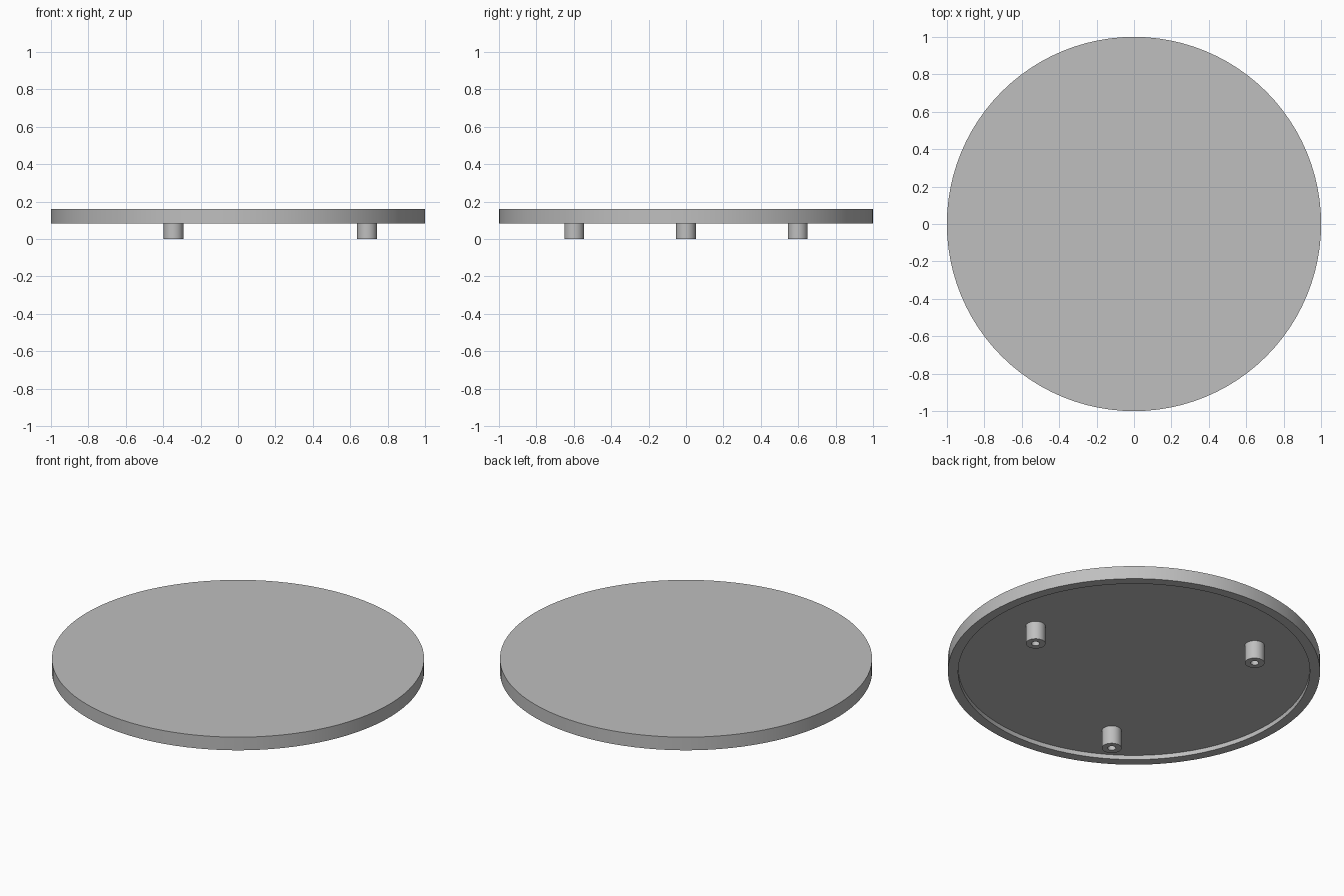
import bpy
import bmesh
import math

cube = bpy.data.objects.get("Cube")
if cube:
    bpy.data.objects.remove(cube, do_unlink=True)

grey = bpy.data.materials.new("plain_grey")
grey.use_nodes = True
GREY = (0.52, 0.52, 0.52, 1.0)
grey.diffuse_color = GREY
grey.node_tree.nodes["Principled BSDF"].inputs["Base Color"].default_value = GREY


def lathe(name, profile, sides, location=(0, 0, 0)):
    """Revolve a radius/height profile around z, with smooth sides and flat ends."""
    bm = bmesh.new()
    verts = [bm.verts.new((r, 0, z)) for r, z in profile]
    edges = [bm.edges.new(pair) for pair in zip(verts, verts[1:])]
    bmesh.ops.spin(bm, geom=verts + edges, cent=(0, 0, 0), axis=(0, 0, 1),
                   angle=math.tau, steps=sides, use_merge=True)
    bmesh.ops.remove_doubles(bm, verts=bm.verts, dist=1e-5)
    bmesh.ops.recalc_face_normals(bm, faces=bm.faces)
    mesh = bpy.data.meshes.new(name)
    bm.to_mesh(mesh)
    bm.free()
    mesh.materials.append(grey)
    obj = bpy.data.objects.new(name, mesh)
    obj.location = location
    bpy.context.collection.objects.link(obj)
    bpy.ops.object.select_all(action='DESELECT')
    obj.select_set(True)
    bpy.context.view_layer.objects.active = obj
    bpy.ops.object.shade_smooth_by_angle(angle=math.radians(30))
    return obj


TOP, RIM, FLOOR = 0.16, 0.082, 0.108

# Round plate with a shallow recess underneath
lathe("plate", [(0, TOP), (1, TOP), (1, RIM), (0.945, RIM), (0.945, FLOOR), (0, FLOOR)], 96)

# Three hollow feet, evenly spaced
foot = [(0, 0.08), (0.022, 0.08), (0.022, 0), (0.053, 0), (0.053, FLOOR + 0.002), (0, FLOOR + 0.002)]
for i, name in enumerate(("left_foot", "back_right_foot", "front_right_foot")):
    a = math.tau * i / 3
    lathe(name, foot, 32, (0.69 * math.cos(a), 0.69 * math.sin(a), 0))
